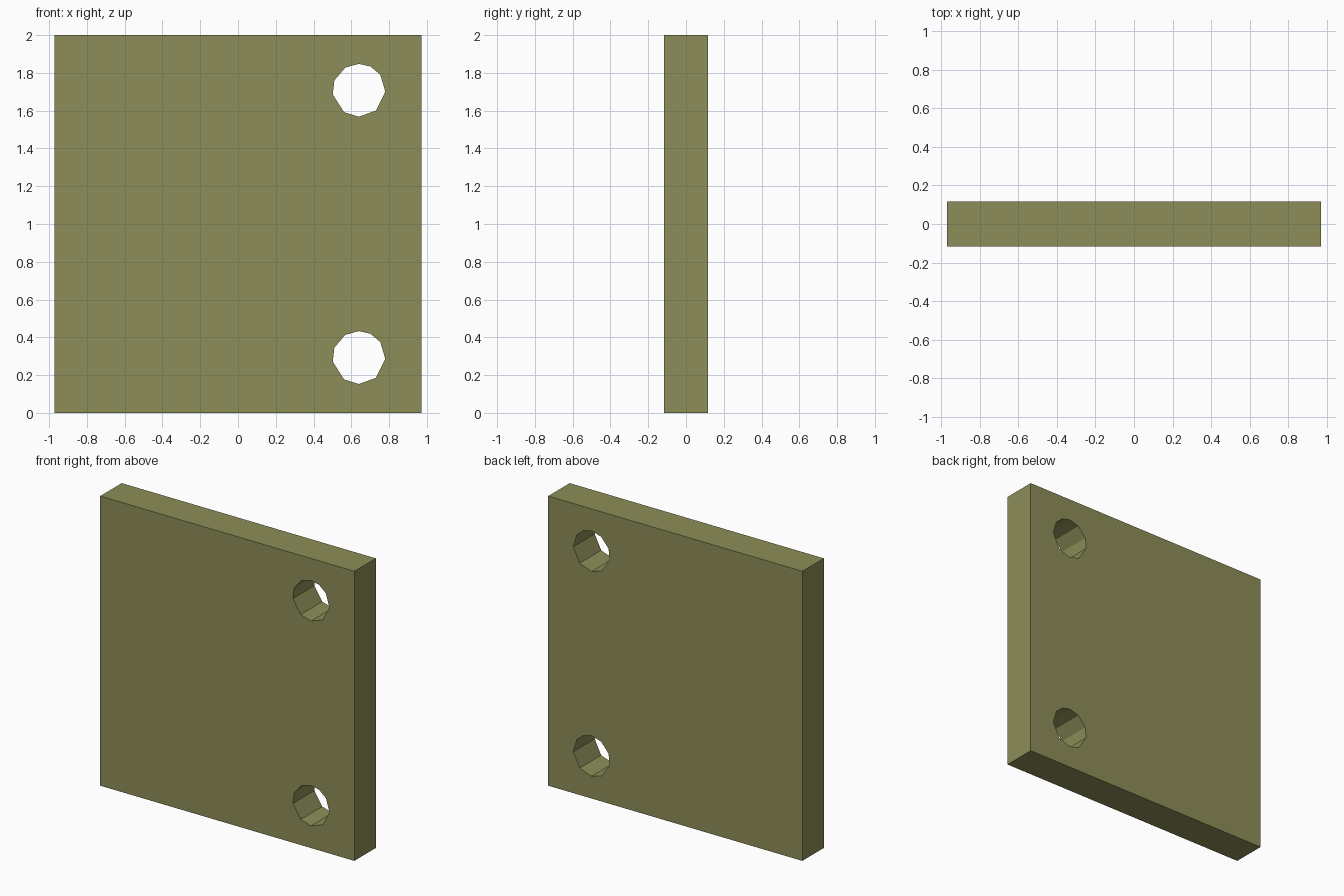
import bpy, bmesh
from math import radians, cos, sin

if "Cube" in bpy.data.objects:
    bpy.data.objects.remove(bpy.data.objects["Cube"])

W, T, H = 1.942, 0.234, 2.0
HOLE_X, HOLE_R = 0.64, 0.14
# slightly uneven ten-sided hole outline (degrees)
ANGLES = [-90, -50, -3, 36, 64, 90, 121, 158, 189, 236]


def make_object(name, bm):
    bmesh.ops.recalc_face_normals(bm, faces=bm.faces[:])
    mesh = bpy.data.meshes.new(name)
    bm.to_mesh(mesh)
    bm.free()
    obj = bpy.data.objects.new(name, mesh)
    bpy.context.collection.objects.link(obj)
    return obj


def hole_cutter(z):
    bm = bmesh.new()
    ring = [bm.verts.new((HOLE_X + HOLE_R * cos(radians(a)), -T,
                          z + HOLE_R * sin(radians(a)))) for a in ANGLES]
    face = bm.faces.new(ring)
    ext = bmesh.ops.extrude_face_region(bm, geom=[face])
    verts = [g for g in ext["geom"] if isinstance(g, bmesh.types.BMVert)]
    bmesh.ops.translate(bm, verts=verts, vec=(0, 2 * T, 0))
    obj = make_object("hole_cutter", bm)
    obj.hide_render = True
    return obj


# flat slab
bm = bmesh.new()
bmesh.ops.create_cube(bm, size=1)
bmesh.ops.scale(bm, vec=(W, T, H), verts=bm.verts[:])
bmesh.ops.translate(bm, vec=(0, 0, H / 2), verts=bm.verts[:])
plate = make_object("plate", bm)

mat = bpy.data.materials.new("olive")
mat.diffuse_color = (0.27, 0.27, 0.10, 1)
mat.use_nodes = True
mat.node_tree.nodes["Principled BSDF"].inputs["Base Color"].default_value = mat.diffuse_color
plate.data.materials.append(mat)

# two through holes near the right edge
bpy.context.view_layer.objects.active = plate
plate.select_set(True)
for z in (0.293, 1.708):
    cutter = hole_cutter(z)
    cutter.data.materials.append(mat)
    mod = plate.modifiers.new("hole", 'BOOLEAN')
    mod.operation = 'DIFFERENCE'
    mod.solver = 'EXACT'
    mod.object = cutter
    bpy.ops.object.modifier_apply(modifier=mod.name)
    bpy.data.objects.remove(cutter)
